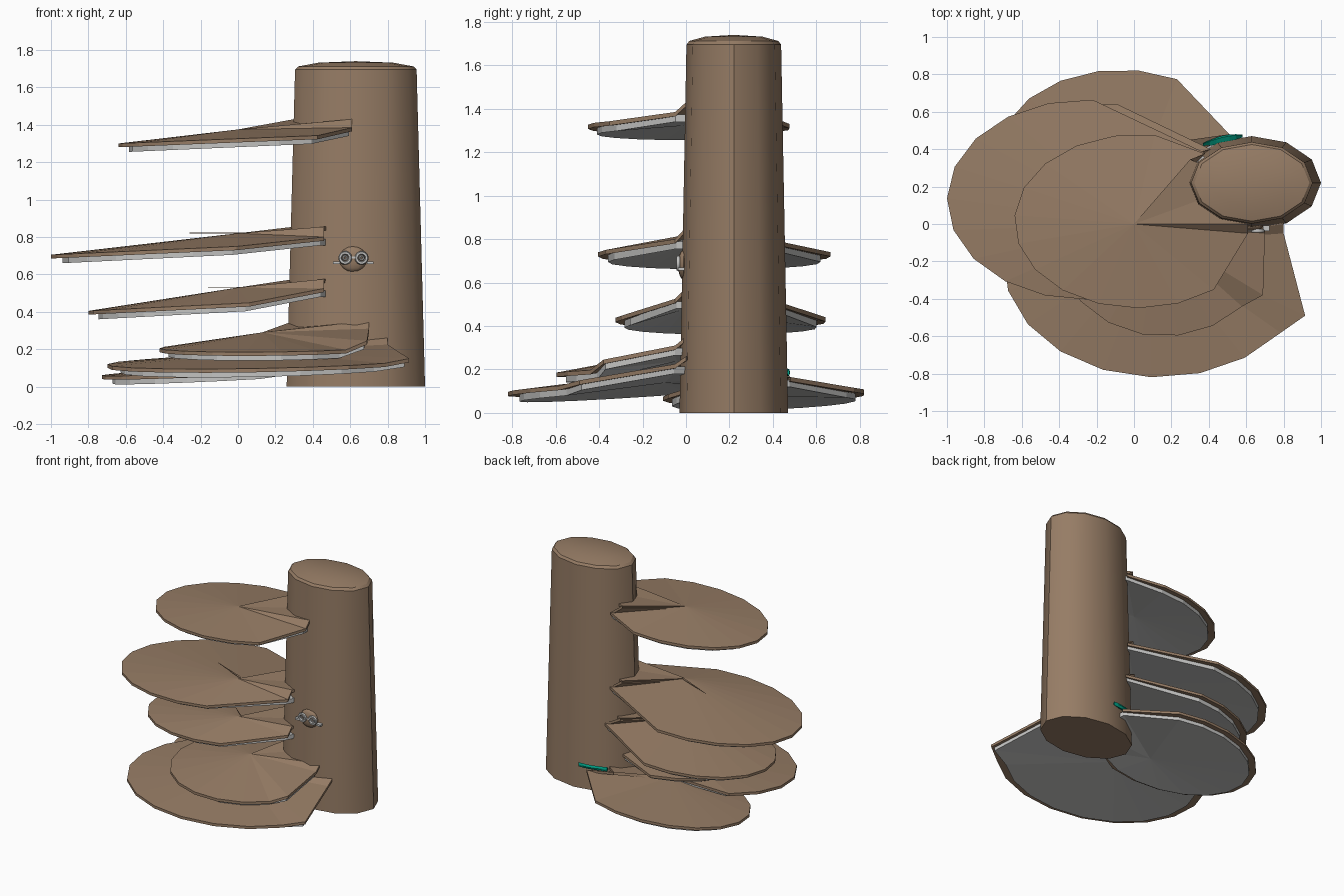
import bpy, bmesh, math
from mathutils import Vector, Matrix

if "Cube" in bpy.data.objects:
    bpy.data.objects.remove(bpy.data.objects["Cube"])


def material(name, rgb):
    m = bpy.data.materials.new(name)
    m.diffuse_color = (*rgb, 1)
    m.use_nodes = True
    m.node_tree.nodes["Principled BSDF"].inputs["Base Color"].default_value = m.diffuse_color
    return m


BROWN = material("bark brown", (0.305, 0.202, 0.130))
GREY = material("pale grey", (0.55, 0.55, 0.54))
TEAL = material("teal", (0.0, 0.36, 0.24))


def finish(name, bm, mat, smooth=None):
    bmesh.ops.recalc_face_normals(bm, faces=bm.faces)
    me = bpy.data.meshes.new(name)
    bm.to_mesh(me)
    bm.free()
    me.materials.append(mat)
    ob = bpy.data.objects.new(name, me)
    bpy.context.collection.objects.link(ob)
    if smooth:
        bpy.ops.object.select_all(action='DESELECT')
        bpy.context.view_layer.objects.active = ob
        ob.select_set(True)
        bpy.ops.object.shade_smooth_by_angle(angle=math.radians(smooth))
    return ob


def slab(name, top, apex_top, bottom, apex_bottom, mat):
    """Closed plate: a fan on top, a fan below and a wall between."""
    bm = bmesh.new()
    t = [bm.verts.new(p) for p in top]
    b = [bm.verts.new(p) for p in bottom]
    at, ab = bm.verts.new(apex_top), bm.verts.new(apex_bottom)
    for i in range(len(t)):
        j = (i + 1) % len(t)
        bm.faces.new((at, t[i], t[j]))
        bm.faces.new((ab, b[j], b[i]))
        bm.faces.new((t[i], b[i], b[j], t[j]))
    return finish(name, bm, mat)


def shelf(name, c, r, arc, z, slope, apex, front, back, ztop, spike=False):
    """Drooping fan plate with a raised root wedge, over a grey layer."""
    n = max(8, round((arc[1] - arc[0]) / 19))
    rim = []
    for i in range(n + 1):
        a = math.radians(arc[0] + (arc[1] - arc[0]) * i / n)
        x, y = c[0] + r[0] * math.cos(a), c[1] + r[1] * math.sin(a)
        rim.append(Vector((x, y, z + slope[0] * (x - c[0] + r[0])
                           + slope[1] * (y - c[1]))))
    rim += [Vector(p) for p in front]
    f, b = rim[-1], Vector(back)
    root = [Vector((f.x, f.y + 0.05, ztop)), Vector((0.6, 0.22, ztop)),
            Vector((0.30, b.y - 0.03, ztop))]
    apex = Vector(apex)
    down = Vector((0, 0, -0.02))
    # upper brown plate
    top = rim + root + [b]
    slab(name + "_plate", top, apex, [p + down for p in top], apex + down, BROWN)
    # inset pale layer below
    low = rim + [Vector((0.6, 0.22, f.z)), b]
    hub = Vector((c[0], c[1], 0))

    def inset(p, dz):
        k = 0.915 if p in rim[:n + 1] else 0.97
        q = hub + (p - hub) * k
        return Vector((q.x, q.y, p.z + dz))
    slab(name + "_underside", [inset(p, -0.012) for p in low],
         apex + down * 0.9, [inset(p, -0.045) for p in low],
         apex + down * 2.6, GREY)
    # thin sliver standing over the middle
    if spike:
        bm = bmesh.new()
        pts = [(c[0], c[1], apex.z), (0.03, 0, apex.z), (0, 0.03, apex.z)]
        lo = [bm.verts.new(p) for p in pts]
        hi = [bm.verts.new((p[0], p[1], p[2] + 0.004)) for p in pts]
        bm.faces.new(lo)
        bm.faces.new(hi)
        for i in range(3):
            j = (i + 1) % 3
            bm.faces.new((lo[i], lo[j], hi[j], hi[i]))
        finish(name + "_sliver", bm, BROWN)


# trunk: tapered oval column with a shallow domed cap
bm = bmesh.new()
rings = []
for rx, ry, z in [(.37, .25, 0), (.325, .218, 1.695), (.308, .205, 1.712),
                  (.20, .132, 1.732)]:
    rings.append([bm.verts.new((.63 + rx * math.cos(i * math.tau / 12),
                                .22 + ry * math.sin(i * math.tau / 12), z))
                  for i in range(12)])
for lo, hi in zip(rings, rings[1:]):
    for i in range(12):
        j = (i + 1) % 12
        bm.faces.new((lo[i], lo[j], hi[j], hi[i]))
bm.faces.new(rings[0])
tip = bm.verts.new((.63, .22, 1.74))
for i in range(12):
    bm.faces.new((rings[-1][i], rings[-1][(i + 1) % 12], tip))
finish("trunk", bm, BROWN, 35)

# shelves from top to bottom
shelf("top_shelf", (.02, .015), (.66, .465), (82, 308), 1.30, (.04, 0),
      (0, 0, 1.375), [(.61, -.05, 1.385)], (.38, .375, 1.37), 1.43)
shelf("upper_shelf", (-.26, .13), (.74, .535), (87, 290), .705, (.045, 0),
      (0, 0, .82), [(.46, -.05, .80)], (.38, .38, .80), .855, True)
shelf("middle_shelf", (-.16, .16), (.64, .485), (84, 290), .405, (.05, 0),
      (0, 0, .53), [(.46, -.05, .525)], (.41, .40, .52), .575, True)
shelf("lower_shelf", (.16, -.08), (.58, .52), (105, 316), .205, (.01, .05),
      (.13, -.04, .29), [(.69, -.38, .245), (.70, -.05, .31)],
      (.32, .32, .28), .352)
shelf("front_shelf", (.13, -.2), (.83, .62), (140, 322), .118, (.02, .06),
      (.1, -.1, .19), [(.915, -.49, .15), (.80, -.05, .225)],
      (.32, .22, .17), .26)
shelf("back_shelf", (-.07, .36), (.66, .465), (63, 288), .06, (.045, .03),
      (0, .18, .13), [(.36, .03, .12)], (.51, .48, .165), .19)

# small teal leaf hugging the back of the trunk
bm = bmesh.new()
rows = []
for i in range(7):
    t = i / 6
    x = .37 + .21 * t
    w = .012 + .022 * math.sin(math.pi * t)
    y = .425 + .05 * math.sin(math.pi * min(1, t * .8 + .05) / 1.6)
    rows.append([bm.verts.new((x, y + dy, .186 + dz)) for dy, dz in
                 ((-w, 0), (0, -.016), (w * .25, 0), (0, .016))])
for a, b in zip(rows, rows[1:]):
    for k in range(4):
        bm.faces.new((a[k], a[(k + 1) % 4], b[(k + 1) % 4], b[k]))
bm.faces.new(rows[0])
bm.faces.new(rows[-1])
finish("leaf", bm, TEAL)

# round knob on the front of the trunk
bm = bmesh.new()
bmesh.ops.create_uvsphere(bm, u_segments=12, v_segments=8, radius=1,
                          matrix=Matrix.Translation((.615, -.012, .682))
                          @ Matrix.Diagonal((.075, .025, .068, 1)))
finish("knob", bm, BROWN, 60)


def ring(name, x, z, R, r, y):
    bm = bmesh.new()
    vs = []
    for i in range(14):
        a = math.tau * i / 14
        vs.append([bm.verts.new((x + (R + r * math.cos(q)) * math.cos(a),
                                 y + r * math.sin(q),
                                 z + (R + r * math.cos(q)) * math.sin(a)))
                   for q in (k * math.tau / 6 for k in range(6))])
    for i in range(14):
        a, b = vs[i], vs[(i + 1) % 14]
        for k in range(6):
            bm.faces.new((a[k], a[(k + 1) % 6], b[(k + 1) % 6], b[k]))
    finish(name, bm, GREY, 60)


def bar(name, p, size):
    bm = bmesh.new()
    bmesh.ops.create_cube(bm, size=1, matrix=Matrix.Translation(p)
                          @ Matrix.Diagonal((*size, 1)))
    finish(name, bm, GREY)


# paired rings with side arms and a bridge
for side, s in (("left", -1), ("right", 1)):
    x = .617 + s * .044
    ring(side + "_ring", x, .688, .027, .010, -.036)
    ring(side + "_inner_ring", x, .688, .010, .005, -.036)
    bar(side + "_arm", (.617 + s * .09, -.022, .662), (.036, .03, .014))
bar("bridge", (.617, -.036, .69), (.03, .01, .01))
